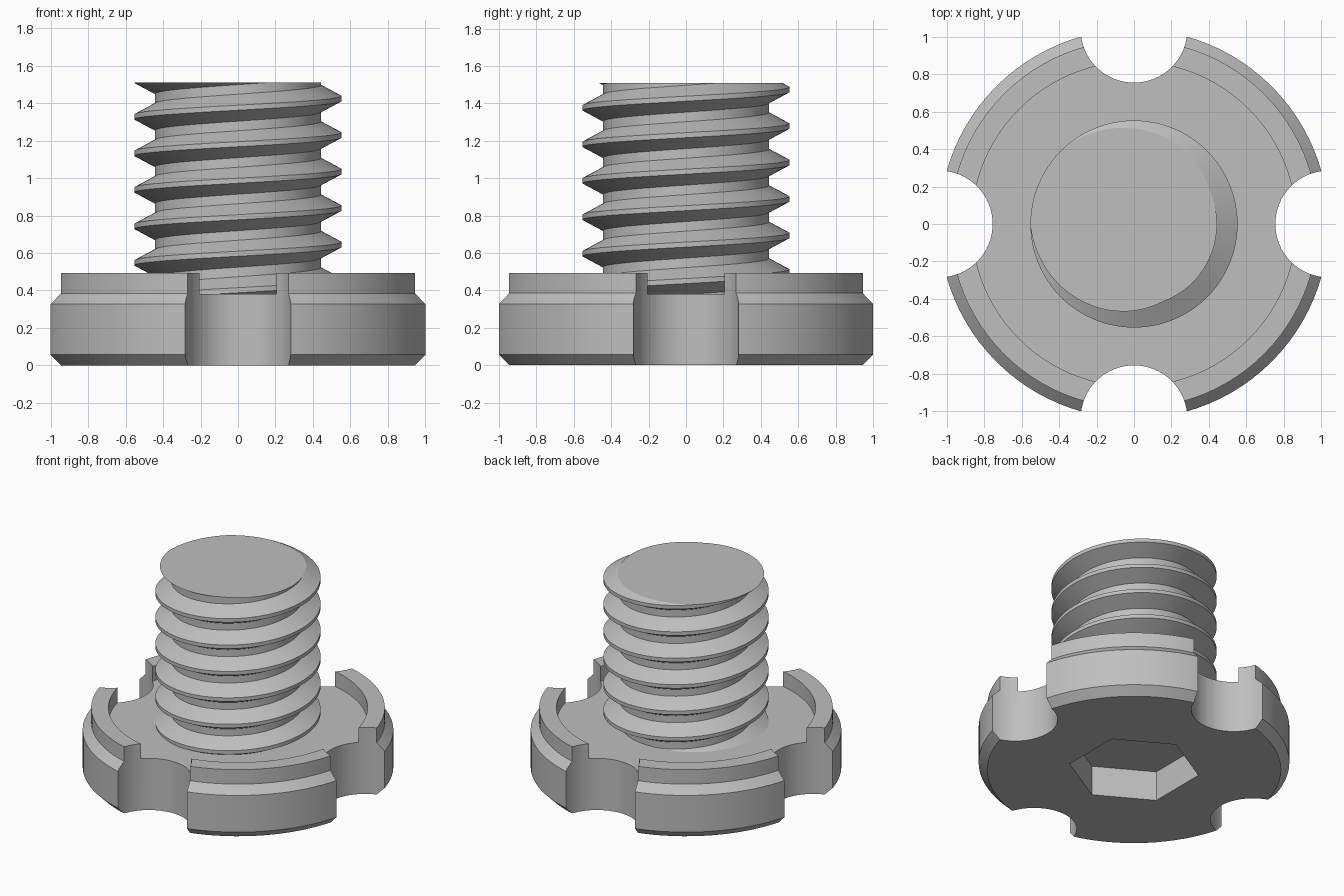
import bpy
import bmesh
from math import pi, sin, cos, radians

if "Cube" in bpy.data.objects:
    bpy.data.objects.remove(bpy.data.objects["Cube"], do_unlink=True)

grey = bpy.data.materials.new("grey_metal")
grey.use_nodes = True
grey.diffuse_color = (0.52, 0.52, 0.52, 1)
grey.node_tree.nodes["Principled BSDF"].inputs["Base Color"].default_value = grey.diffuse_color

SIDES = 96


def make_object(name, bm):
    bmesh.ops.recalc_face_normals(bm, faces=bm.faces[:])
    mesh = bpy.data.meshes.new(name)
    bm.to_mesh(mesh)
    bm.free()
    mesh.materials.append(grey)
    obj = bpy.data.objects.new(name, mesh)
    bpy.context.collection.objects.link(obj)
    return obj


def select_only(obj):
    bpy.ops.object.select_all(action='DESELECT')
    obj.select_set(True)
    bpy.context.view_layer.objects.active = obj


def lathe(name, profile):
    bm = bmesh.new()
    verts = [bm.verts.new((r, 0, z)) for r, z in profile]
    edges = [bm.edges.new(pair) for pair in zip(verts, verts[1:])]
    bmesh.ops.spin(bm, geom=verts + edges, cent=(0, 0, 0), axis=(0, 0, 1),
                   angle=2 * pi, steps=SIDES, use_duplicate=False)
    bmesh.ops.remove_doubles(bm, verts=bm.verts[:], dist=0.0005)
    return make_object(name, bm)


def cut_prism(target, x, y, radius, sides, bottom, top):
    """Subtract an upright prism from the target."""
    bm = bmesh.new()
    bmesh.ops.create_cone(bm, cap_ends=True, segments=sides, radius1=radius,
                          radius2=radius, depth=top - bottom)
    bmesh.ops.translate(bm, verts=bm.verts[:], vec=(x, y, (top + bottom) / 2))
    cutter = make_object("cutter", bm)
    cutter.hide_render = True
    mod = target.modifiers.new("cut", 'BOOLEAN')
    mod.operation = 'DIFFERENCE'
    mod.solver = 'EXACT'
    mod.object = cutter
    select_only(target)
    bpy.ops.object.modifier_apply(modifier=mod.name)
    bpy.data.objects.remove(cutter, do_unlink=True)


# Chamfered head with a raised rim around a shallow recess
RIM = 1.04
head = lathe("head", [(0, 0), (0.983, 0), (RIM, 0.057), (RIM, 0.328), (0.983, 0.385),
                      (0.983, 0.492), (0.867, 0.492), (0.867, 0.382), (0, 0.382)])

# Four round grip notches and the hexagonal socket underneath
for i in range(4):
    a = i * pi / 2
    cut_prism(head, RIM * cos(a), RIM * sin(a), 0.285, 64, -0.2, 0.8)
cut_prism(head, 0, 0, 0.437, 6, -0.22, 0.22)

# Screw thread: a trapezoid profile swept up a helix, trimmed flat at both ends
PITCH, TURNS = 0.195, 9
CREST, ROOT = 0.553, 0.443
START = 1.425 - 7 * PITCH
profile = [(CREST, -0.0135), (CREST, 0.0135), (ROOT, 0.072), (ROOT, PITCH - 0.072)]

bm = bmesh.new()
rows = []
for i in range(SIDES * TURNS + 1):
    a = 2 * pi * i / SIDES
    lift = START + PITCH * i / SIDES
    rows.append([bm.verts.new((r * cos(a), r * sin(a), z + lift)) for r, z in profile])
for i in range(SIDES * (TURNS - 1)):
    here = rows[i] + [rows[i + SIDES][0]]
    ahead = rows[i + 1] + [rows[i + SIDES + 1][0]]
    for k in range(4):
        bm.faces.new((here[k], ahead[k], ahead[k + 1], here[k + 1]))
bmesh.ops.delete(bm, geom=[v for v in bm.verts if not v.link_faces], context='VERTS')
for height, direction in ((1.51, 1), (0.36, -1)):
    cut = bmesh.ops.bisect_plane(bm, geom=bm.verts[:] + bm.edges[:] + bm.faces[:],
                                 plane_co=(0, 0, height), plane_no=(0, 0, direction),
                                 clear_outer=True)
    rim = [e for e in cut["geom_cut"] if isinstance(e, bmesh.types.BMEdge)]
    bmesh.ops.contextual_create(bm, geom=rim)
thread = make_object("threaded_shaft", bm)

# Smooth round walls, crisp edges
for obj in (head, thread):
    select_only(obj)
    bpy.ops.object.shade_smooth_by_angle(angle=radians(20))
